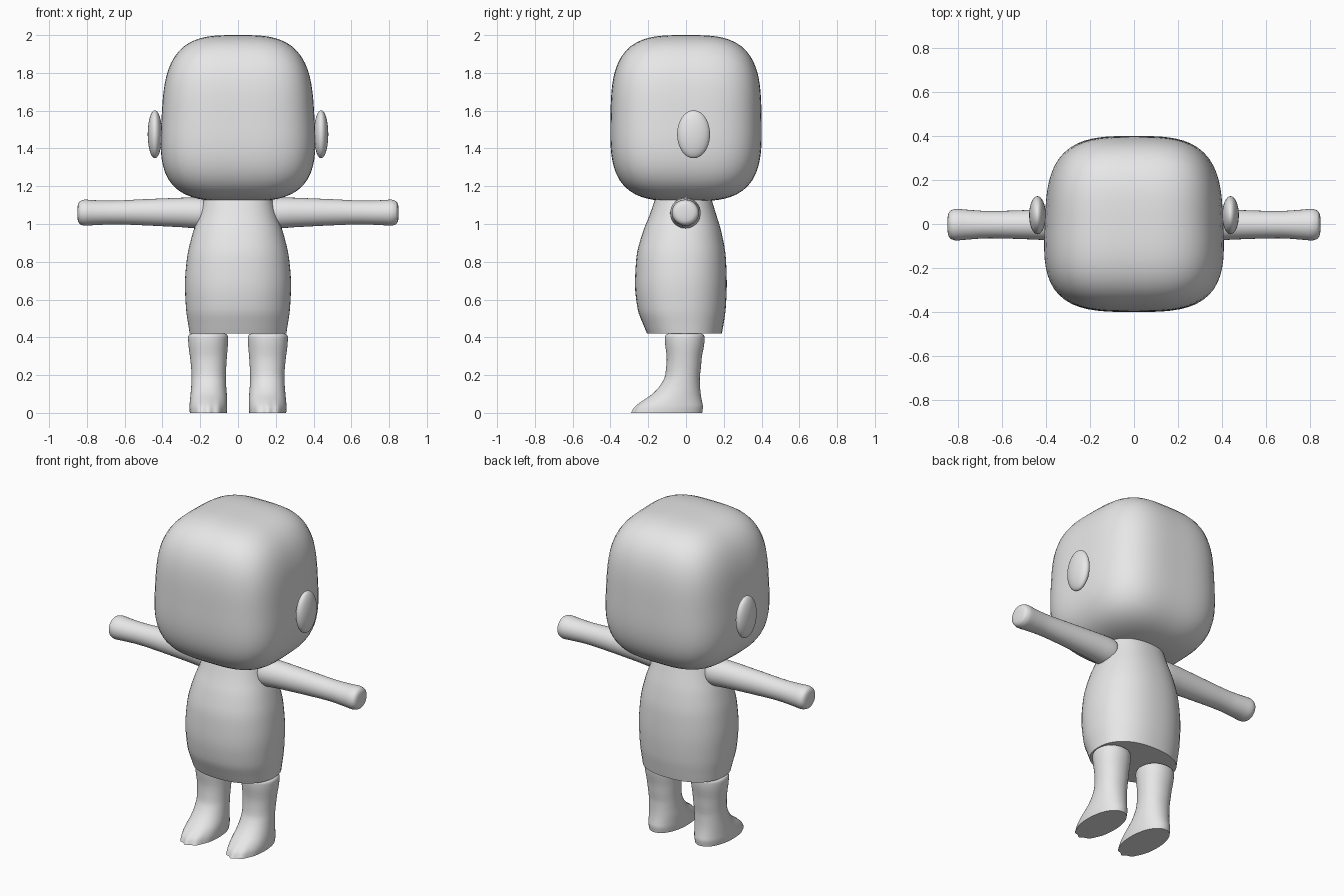
import bpy, bmesh, math

if "Cube" in bpy.data.objects:
    bpy.data.objects.remove(bpy.data.objects["Cube"])

skin = bpy.data.materials.new("plain_grey")
skin.diffuse_color = (0.8, 0.8, 0.8, 1)
skin.use_nodes = True
skin.node_tree.nodes["Principled BSDF"].inputs["Base Color"].default_value = skin.diffuse_color


def finish(bm, name, angle=50):
    bmesh.ops.recalc_face_normals(bm, faces=bm.faces)
    me = bpy.data.meshes.new(name)
    bm.to_mesh(me)
    bm.free()
    me.materials.append(skin)
    ob = bpy.data.objects.new(name, me)
    bpy.context.collection.objects.link(ob)
    bpy.ops.object.select_all(action='DESELECT')
    ob.select_set(True)
    bpy.context.view_layer.objects.active = ob
    bpy.ops.object.shade_smooth_by_angle(angle=math.radians(angle))
    return ob


def smooth_rings(rings, steps):
    """Monotone cubic interpolation of ring values along the first value."""
    n = len(rings)
    h = [r[0] for r in rings]
    cols = []
    for c in range(1, len(rings[0])):
        y = [r[c] for r in rings]
        d = [(y[i + 1] - y[i]) / (h[i + 1] - h[i]) for i in range(n - 1)]
        m = [d[0]] + [2 * a * b / (a + b) if a * b > 0 else 0
                      for a, b in zip(d, d[1:])] + [d[-1]]
        cols.append((y, m))
    out = []
    for i in range(n - 1):
        w = h[i + 1] - h[i]
        for s in range(steps):
            t = s / steps
            row = [h[i] + t * w]
            for y, m in cols:
                row.append((2*t**3 - 3*t*t + 1) * y[i] + (t**3 - 2*t*t + t) * w * m[i]
                           + (3*t*t - 2*t**3) * y[i + 1] + (t**3 - t*t) * w * m[i + 1])
            out.append(row)
    out.append(list(rings[-1]))
    return out


def loft(name, rings, place, power=2.0, sides=40, steps=4, ripple=None):
    """Rings are (height, centre u, centre v, radius u, radius v)."""
    bm = bmesh.new()
    loops = []
    for h, cu, cv, ru, rv in smooth_rings(rings, steps):
        loop = []
        for i in range(sides):
            a = 2 * math.pi * i / sides
            c, s = math.cos(a), math.sin(a)
            k = (abs(c)**power + abs(s)**power) ** (-1 / power)
            if ripple:
                k *= ripple(a, h)
            loop.append(bm.verts.new(place(cu + ru * c * k, cv + rv * s * k, h)))
        loops.append(loop)
    for a, b in zip(loops, loops[1:]):
        for i in range(sides):
            j = (i + 1) % sides
            bm.faces.new((a[i], a[j], b[j], b[i]))
    bm.faces.new(loops[0])
    bm.faces.new(loops[-1])
    return finish(bm, name)


# Head: cube grid rounded to a soft box, slightly narrower at the top and back
bm = bmesh.new()
bmesh.ops.create_cube(bm, size=2)
bmesh.ops.subdivide_edges(bm, edges=bm.edges[:], cuts=19, use_grid_fill=True)
for v in bm.verts:
    d = [math.tan(c * math.pi / 4) for c in v.co]
    r = sum(abs(c)**3.3 for c in d) ** (-1 / 3.3)
    x, y, z = (c * r for c in d)
    v.co = (x * 0.402 * (1 - 0.06 * z) * (1 - 0.04 * y),
            y * 0.40 * (1 - 0.02 * z), 1.56 + 0.44 * z)
finish(bm, "head", 80)

# Torso
loft("torso", [
    (0.42, 0, -0.008, 0.256, 0.198), (0.46, 0, -0.013, 0.262, 0.21),
    (0.55, 0, -0.023, 0.275, 0.233), (0.68, 0, -0.027, 0.281, 0.243),
    (0.82, 0, -0.026, 0.270, 0.237), (0.95, 0, -0.021, 0.240, 0.210),
    (1.05, 0, -0.016, 0.205, 0.176), (1.16, 0, -0.014, 0.175, 0.140),
], lambda u, v, h: (u, v, h), power=2.3, sides=48)


# Small toe bumps around the low front edge of the foot
def toes(a, h):
    front = max(0, -math.sin(a)) ** 3
    return 1 + 0.035 * front * max(0, 1 - h / 0.09) * math.cos(11 * (a + math.pi / 2))


for side, tag in ((1, "right"), (-1, "left")):
    # Leg with foot
    loft("leg_" + tag, [
        (0.00, 0.157, -0.100, 0.098, 0.186), (0.03, 0.157, -0.090, 0.100, 0.180),
        (0.06, 0.156, -0.075, 0.099, 0.160), (0.10, 0.155, -0.050, 0.096, 0.128),
        (0.15, 0.155, -0.030, 0.092, 0.104), (0.20, 0.155, -0.018, 0.091, 0.092),
        (0.28, 0.156, -0.010, 0.096, 0.092), (0.37, 0.158, -0.007, 0.105, 0.104),
        (0.40, 0.158, -0.007, 0.106, 0.105), (0.413, 0.158, -0.007, 0.101, 0.100),
        (0.42, 0.158, -0.007, 0.088, 0.087),
    ], lambda u, v, h: (side * u, v, h), power=2.1, sides=66, steps=3, ripple=toes)

    # Arm
    loft("arm_" + tag, [
        (0.165, 0, 1.058, 0.055, 0.055), (0.175, 0, 1.058, 0.074, 0.074),
        (0.20, 0, 1.058, 0.081, 0.082), (0.30, 0, 1.061, 0.076, 0.078),
        (0.50, 0, 1.062, 0.066, 0.069), (0.66, 0, 1.061, 0.062, 0.063),
        (0.76, 0, 1.060, 0.068, 0.066), (0.81, 0, 1.060, 0.072, 0.069),
        (0.835, 0, 1.060, 0.065, 0.062), (0.846, 0, 1.060, 0.050, 0.048),
        (0.850, 0, 1.060, 0.030, 0.029),
    ], lambda u, v, h: (side * h, u - 0.003, v), sides=32)

    # Ear: flat ellipsoid
    bm = bmesh.new()
    bmesh.ops.create_uvsphere(bm, u_segments=32, v_segments=20, radius=1)
    for v in bm.verts:
        v.co = (side * 0.44 + v.co.x * 0.038, 0.04 + v.co.y * 0.087, 1.475 + v.co.z * 0.127)
    finish(bm, "ear_" + tag, 80)
